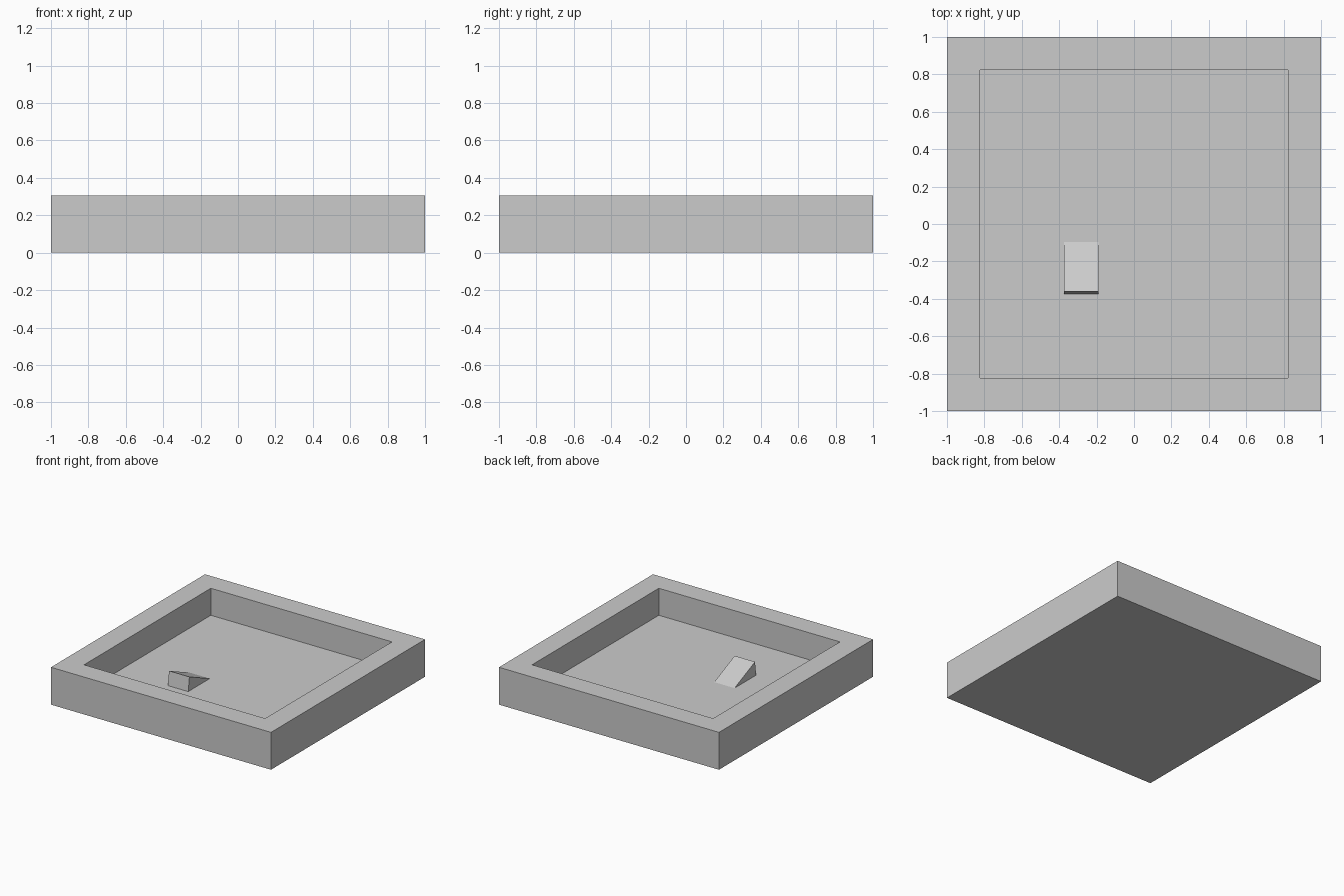
import bpy, bmesh

if "Cube" in bpy.data.objects:
    bpy.data.objects.remove(bpy.data.objects["Cube"])

HEIGHT, FLOOR = 0.307, 0.085


def make_object(name, bm):
    bmesh.ops.recalc_face_normals(bm, faces=bm.faces)
    mesh = bpy.data.meshes.new(name)
    bm.to_mesh(mesh)
    bm.free()
    obj = bpy.data.objects.new(name, mesh)
    bpy.context.collection.objects.link(obj)
    return obj


# Square tray: a slab whose top is inset and sunk to form the recess
bm = bmesh.new()
bmesh.ops.create_cube(bm, size=2)
for v in bm.verts:
    v.co.z = HEIGHT if v.co.z > 0 else 0
bm.normal_update()
top = max(bm.faces, key=lambda f: f.calc_center_median().z)
bmesh.ops.inset_region(bm, faces=[top], thickness=0.25)
pit = bmesh.ops.extrude_face_region(bm, geom=[top])
bmesh.ops.delete(bm, geom=[top], context='FACES_ONLY')
for v in pit['geom']:
    if isinstance(v, bmesh.types.BMVert):
        v.co.z = FLOOR
make_object("tray", bm)

# Small ramp on the recess floor: side profile (y, z) extruded along x
profile = [(-0.375, FLOOR), (-0.095, FLOOR), (-0.36, 0.2)]
x0, x1 = -0.375, -0.19
bm = bmesh.new()
side = bm.faces.new([bm.verts.new((x0, y, z)) for y, z in profile])
ext = bmesh.ops.extrude_face_region(bm, geom=[side])
bmesh.ops.translate(bm, vec=(x1 - x0, 0, 0),
                    verts=[g for g in ext['geom'] if isinstance(g, bmesh.types.BMVert)])
make_object("ramp", bm)
